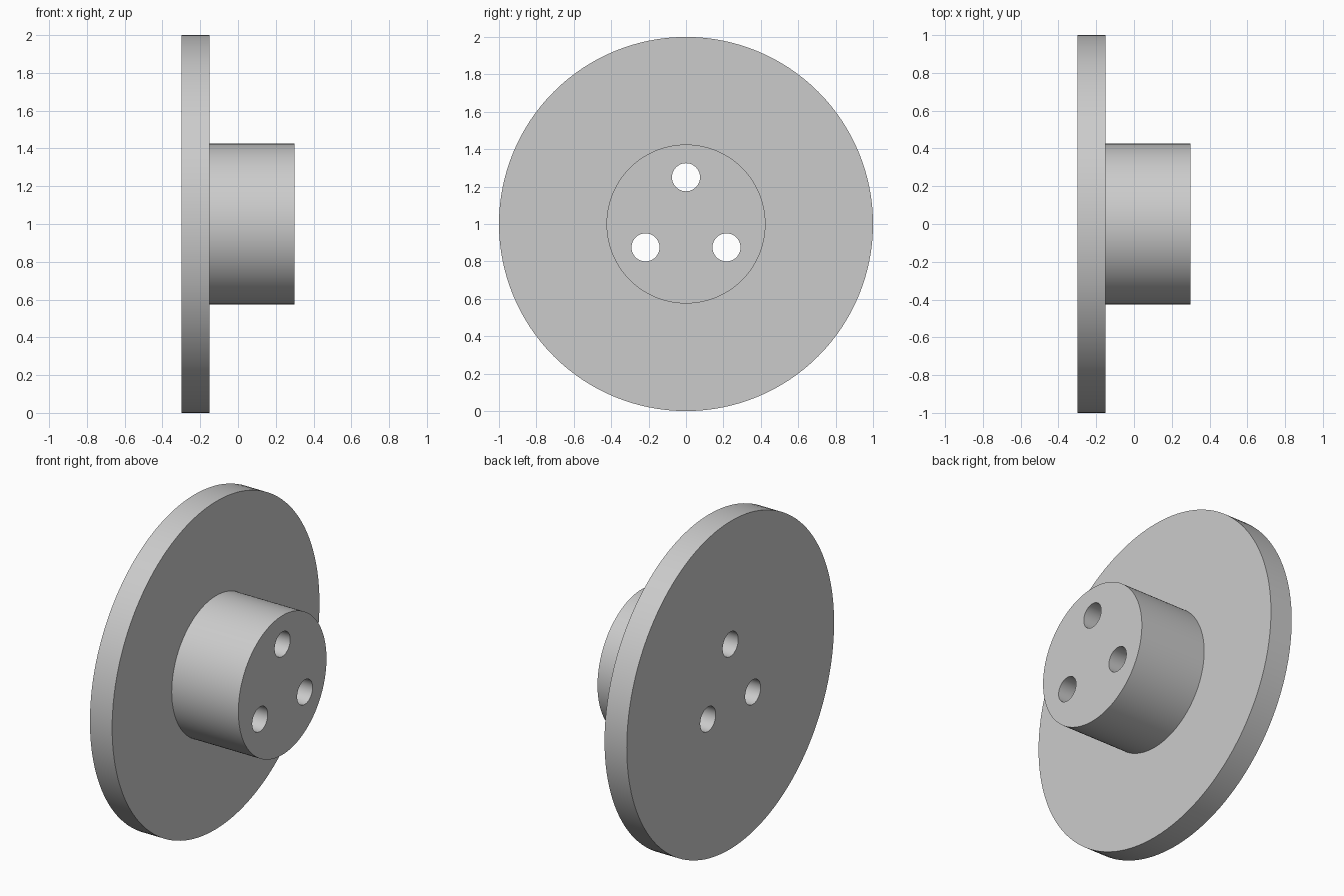
import bpy, bmesh
from math import radians, sin, cos, pi
from mathutils import Matrix, Vector

if "Cube" in bpy.data.objects:
    bpy.data.objects.remove(bpy.data.objects["Cube"], do_unlink=True)

CENTRE = Vector((0, 0, 1))
BACK, STEP, FRONT = -0.3, -0.15, 0.3
FLANGE_R, HUB_R = 1.0, 0.425
HOLE_R, HOLE_CIRCLE = 0.075, 0.25

grey = bpy.data.materials.new("plain grey")
grey.use_nodes = True
colour = (0.6, 0.6, 0.6, 1)
grey.diffuse_color = colour
grey.node_tree.nodes["Principled BSDF"].inputs["Base Color"].default_value = colour


def lathe(name, profile, centre, segments):
    """Turn an (x, radius) profile about the x axis and cap both ends."""
    bm = bmesh.new()
    verts = [bm.verts.new(centre + Vector((x, 0, r))) for x, r in profile]
    edges = [bm.edges.new(pair) for pair in zip(verts, verts[1:])]
    bmesh.ops.spin(bm, geom=verts + edges, cent=centre, axis=(1, 0, 0),
                   angle=2 * pi, steps=segments, use_merge=True)
    bmesh.ops.remove_doubles(bm, verts=bm.verts, dist=1e-5)
    bmesh.ops.holes_fill(bm, edges=[e for e in bm.edges if e.is_boundary], sides=0)
    bmesh.ops.recalc_face_normals(bm, faces=bm.faces)
    mesh = bpy.data.meshes.new(name)
    bm.to_mesh(mesh)
    bm.free()
    mesh.materials.append(grey)
    obj = bpy.data.objects.new(name, mesh)
    bpy.context.collection.objects.link(obj)
    return obj


# Wide flange and hub turned as one solid
body = lathe("flanged_hub", [(BACK, FLANGE_R), (STEP, FLANGE_R),
                             (STEP, HUB_R), (FRONT, HUB_R)], CENTRE, 128)
bpy.ops.object.select_all(action='DESELECT')
body.select_set(True)
bpy.context.view_layer.objects.active = body

# Three through holes, evenly spaced, one at the top
for i in range(3):
    a = radians(120 * i)
    offset = Vector((0, sin(a), cos(a))) * HOLE_CIRCLE
    cutter = lathe("hole_cutter", [(BACK - 0.1, HOLE_R), (FRONT + 0.1, HOLE_R)],
                   CENTRE + offset, 48)
    cutter.hide_render = True
    cut = body.modifiers.new("hole", 'BOOLEAN')
    cut.operation = 'DIFFERENCE'
    cut.solver = 'EXACT'
    cut.object = cutter
    bpy.ops.object.modifier_apply(modifier=cut.name)
    bpy.data.objects.remove(cutter, do_unlink=True)

bpy.ops.object.shade_smooth_by_angle(angle=radians(30))
